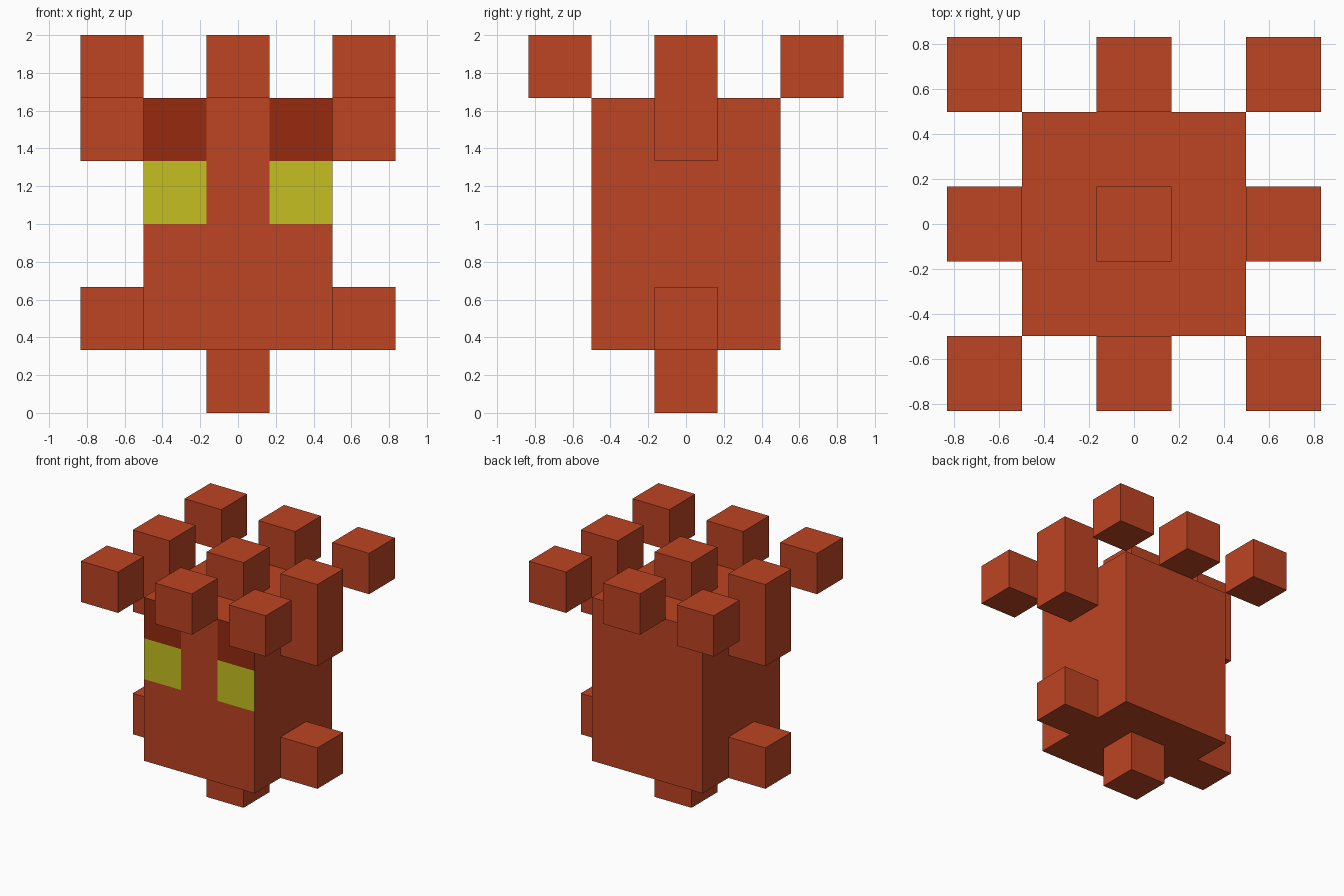
import bpy, bmesh
from mathutils import Vector

if "Cube" in bpy.data.objects:
    bpy.data.objects.remove(bpy.data.objects["Cube"])

U = 1 / 3  # one block


def material(name, rgb):
    m = bpy.data.materials.new(name)
    m.diffuse_color = (*rgb, 1)
    m.use_nodes = True
    m.node_tree.nodes["Principled BSDF"].inputs["Base Color"].default_value = m.diffuse_color
    return m


RED = material("rust_red", (0.503, 0.058, 0.016))
DARK = material("dark_red", (0.305, 0.023, 0.0044))
YELLOW = material("yellow", (0.558, 0.521, 0.015))


def box(name, center, size, cut=None):
    """Box measured in blocks; cut may slice and paint the mesh."""
    bm = bmesh.new()
    bmesh.ops.create_cube(bm, size=1)
    for v in bm.verts:
        v.co = Vector([(c + p * s) * U for c, p, s in zip(center, v.co, size)])
    if cut:
        cut(bm)
    mesh = bpy.data.meshes.new(name)
    bm.to_mesh(mesh)
    bm.free()
    for m in (RED, DARK, YELLOW):
        mesh.materials.append(m)
    ob = bpy.data.objects.new(name, mesh)
    bpy.context.collection.objects.link(ob)
    return ob


def paint_face(bm):
    """Slice the body so eyes and brows become faces on the front."""
    for co, no in (((0.5 * U, 0, 0), (1, 0, 0)), ((-0.5 * U, 0, 0), (1, 0, 0)),
                   ((0, 0, 3 * U), (0, 0, 1)), ((0, 0, 4 * U), (0, 0, 1))):
        bmesh.ops.bisect_plane(bm, geom=bm.verts[:] + bm.edges[:] + bm.faces[:],
                               plane_co=co, plane_no=no)
    bm.normal_update()
    for f in bm.faces:
        c = f.calc_center_median() / U
        if f.normal.y < -0.9 and abs(c.x) > 0.5 and c.z > 3:
            f.material_index = 1 if c.z > 4 else 2


# body and single foot
box("body", (0, 0, 3), (3, 3, 4), paint_face)
box("foot", (0, 0, 0.5), (1, 1, 1))

# arms and tall side horns
for side, x in (("left", -2), ("right", 2)):
    box("arm_" + side, (x, 0, 1.5), (1, 1, 1))
    box("horn_" + side, (x, 0, 5), (1, 1, 2))

# crown cubes: centre, front, back and the four corners
box("crown_centre", (0, 0, 5.5), (1, 1, 1))
for row, y in (("front", -2), ("back", 2)):
    for col, x in (("left", -2), ("middle", 0), ("right", 2)):
        box(f"crown_{row}_{col}", (x, y, 5.5), (1, 1, 1))
